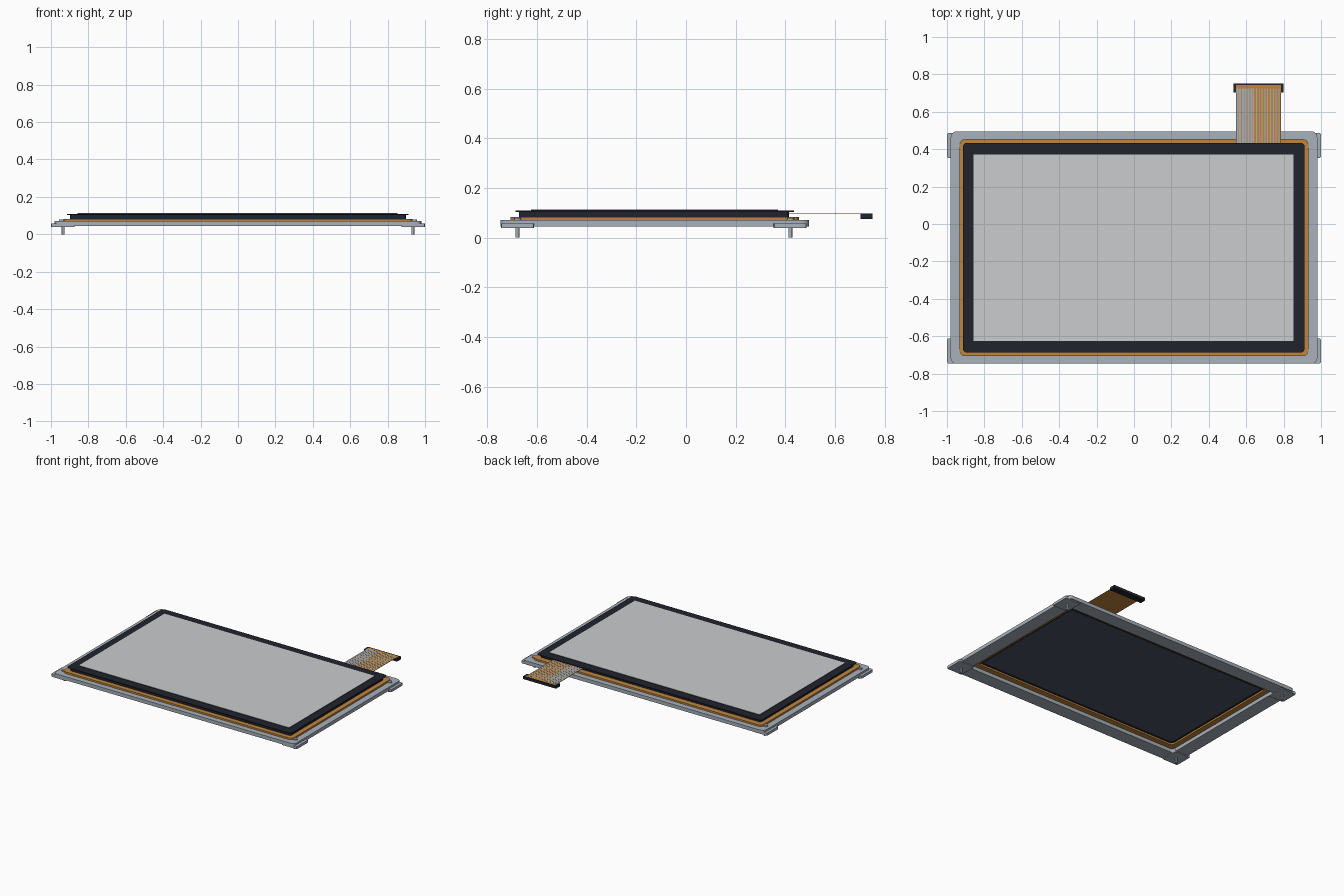
import bpy, bmesh, math

if "Cube" in bpy.data.objects:
    bpy.data.objects.remove(bpy.data.objects["Cube"])


def material(name, r, g, b):
    lin = lambda c: ((c / 255 + 0.055) / 1.055) ** 2.4
    m = bpy.data.materials.new(name)
    m.diffuse_color = (lin(r), lin(g), lin(b), 1)
    m.use_nodes = True
    m.node_tree.nodes["Principled BSDF"].inputs["Base Color"].default_value = m.diffuse_color
    return m


GREY = material("metal_grey", 168, 177, 186)
AMBER = material("amber_film", 192, 134, 62)
BLACK = material("bezel_black", 33, 35, 45)
SLATE = material("back_slate", 76, 82, 100)
SCREEN = material("screen_light_grey", 203, 204, 206)


def outline(x0, x1, y0, y1, r, n=5):
    """Rounded rectangle, counter-clockwise; n points per corner."""
    pts = []
    for k, (cx, cy) in enumerate([(x1 - r, y1 - r), (x0 + r, y1 - r),
                                  (x0 + r, y0 + r), (x1 - r, y0 + r)]):
        for i in range(n):
            a = math.pi / 2 * (k + i / (n - 1))
            pts.append((cx + r * math.cos(a), cy + r * math.sin(a)))
    return pts


def finish(bm, name, mat):
    bmesh.ops.recalc_face_normals(bm, faces=bm.faces)
    me = bpy.data.meshes.new(name)
    bm.to_mesh(me)
    bm.free()
    me.materials.append(mat)
    ob = bpy.data.objects.new(name, me)
    bpy.context.collection.objects.link(ob)
    return ob


def slab(name, mat, outer, z0, z1, inner=None):
    """Prism from an outline, or a ring if an inner outline is given."""
    bm = bmesh.new()
    loop = lambda pts, z: [bm.verts.new((x, y, z)) for x, y in pts]
    n = len(outer)
    lo, hi = loop(outer, z0), loop(outer, z1)
    strips = [(lo, hi)]
    if inner:
        ilo, ihi = loop(inner, z0), loop(inner, z1)
        strips += [(hi, ihi), (ihi, ilo), (ilo, lo)]
    else:
        bm.faces.new(hi)
        bm.faces.new(lo[::-1])
    for a, b in strips:
        for i in range(n):
            j = (i + 1) % n
            bm.faces.new((a[i], a[j], b[j], b[i]))
    return finish(bm, name, mat)


def box(name, mat, x0, x1, y0, y1, z0, z1):
    return slab(name, mat, [(x1, y1), (x0, y1), (x0, y0), (x1, y0)], z0, z1)


def rod(name, mat, x, y, r, z0, z1, n=20):
    pts = [(x + r * math.cos(2 * math.pi * i / n),
            y + r * math.sin(2 * math.pi * i / n)) for i in range(n)]
    return slab(name, mat, pts, z0, z1)


# Metal support frame and adhesive ring
slab("support_frame", GREY, outline(-0.98, 0.98, -0.747, 0.495, 0.03), 0.045, 0.071,
     outline(-0.88, 0.88, -0.647, 0.395, 0.02))
slab("adhesive_ring", AMBER, outline(-0.933, 0.933, -0.707, 0.454, 0.03), 0.071, 0.083,
     outline(-0.84, 0.84, -0.607, 0.355, 0.02))

# Display stack: back plate, body, bezel, raised layer and screen
box("back_plate", SLATE, -0.82, 0.82, -0.585, 0.333, 0.081, 0.084)
slab("display_body", BLACK, outline(-0.898, 0.898, -0.673, 0.414, 0.015), 0.083, 0.104)
slab("bezel", BLACK, outline(-0.914, 0.912, -0.687, 0.434, 0.02), 0.104, 0.109)
box("screen_base", BLACK, -0.857, 0.853, -0.625, 0.371, 0.109, 0.1115)
box("screen", SCREEN, -0.857, 0.853, -0.625, 0.371, 0.1115, 0.113)

# Corner mounting tabs with pins and pin heads
for sx, side in ((-1, "left"), (1, "right")):
    for y0, y1, py, end in ((-0.745, -0.612, -0.678, "front"), (0.353, 0.486, 0.42, "back")):
        xa, xb = sorted((sx * 0.875, sx))
        tag = f"{end}_{side}"
        slab("tab_" + tag, GREY, outline(xa, xb, y0, y1, 0.008, 3), 0.039, 0.058)
        rod("pin_" + tag, GREY, sx * 0.935, py, 0.008, 0.0, 0.05)
        rod("pin_head_" + tag, GREY, sx * 0.943, py, 0.014, 0.07, 0.079)

# Flat ribbon cable with traces
box("ribbon_cable", AMBER, 0.545, 0.785, 0.40, 0.742, 0.0950, 0.0968)
count = 16
pitch = 0.24 / count
for i in range(count):
    x = 0.545 + i * pitch
    width = pitch * (0.75 if i < 6 else 0.35)
    box(f"trace_{i}", GREY, x + 0.002, x + 0.002 + width, 0.41, 0.725, 0.0968, 0.0974)

# Connector under the cable end, with side ears
box("connector", BLACK, 0.545, 0.785, 0.705, 0.75, 0.076, 0.095)
box("connector_lip", BLACK, 0.545, 0.785, 0.742, 0.75, 0.095, 0.0968)
for x0, x1, side in ((0.532, 0.545, "left"), (0.785, 0.80, "right")):
    box("connector_ear_" + side, BLACK, x0, x1, 0.703, 0.75, 0.076, 0.0968)
